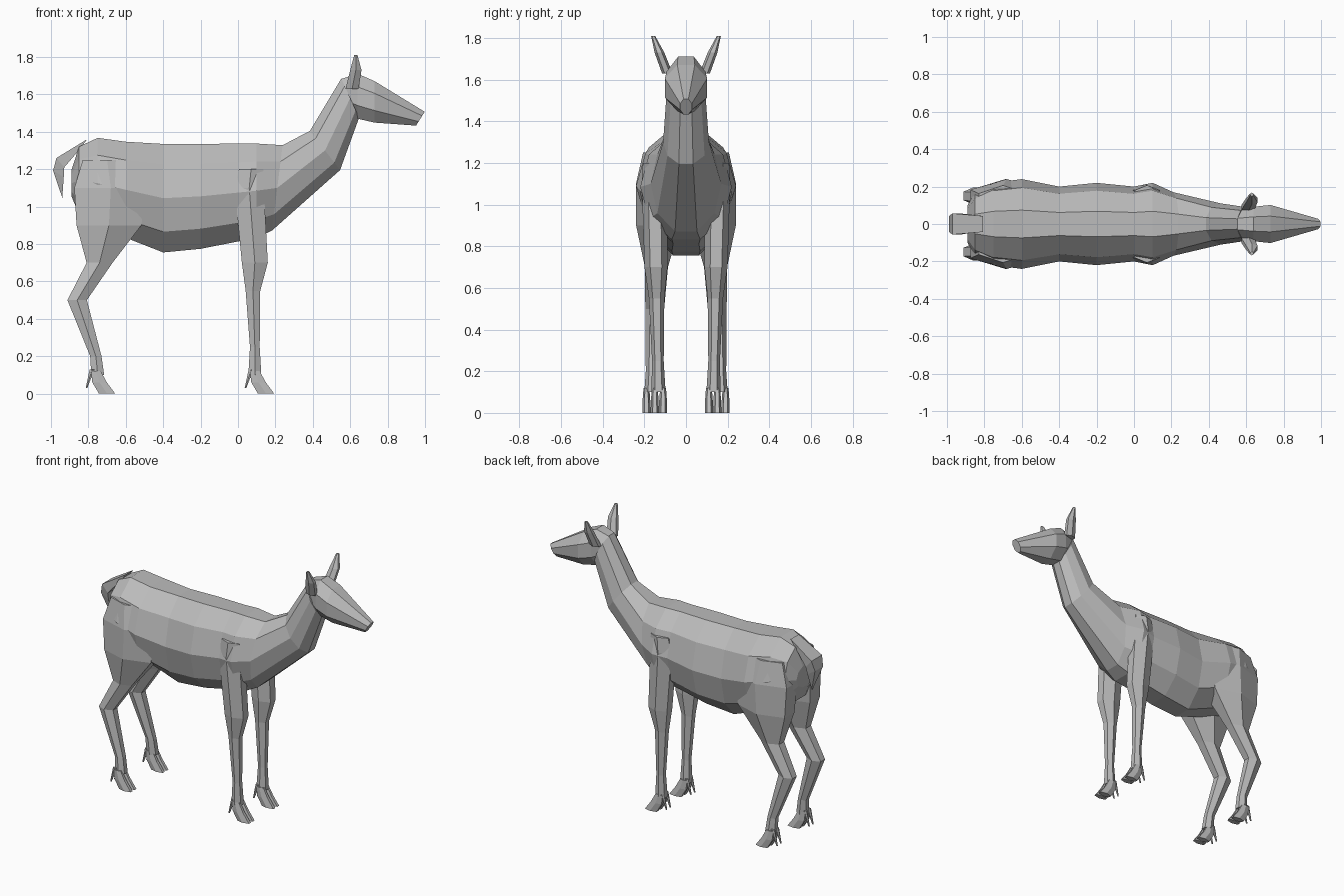
import bpy
import bmesh
from math import sin, cos, pi

cube = bpy.data.objects.get("Cube")
if cube:
    bpy.data.objects.remove(cube)

coat_colour = (.5, .5, .5, 1)
coat = bpy.data.materials.new("grey coat")
coat.use_nodes = True
coat.diffuse_color = coat_colour
shader = coat.node_tree.nodes["Principled BSDF"]
shader.inputs["Base Color"].default_value = coat_colour


def section(half):
    """Polygon with flat top and bottom: (across, along) pairs in unit range."""
    angles = [pi * (step + .5) / half for step in range(half * 2)]
    return [(sin(angle), -cos(angle)) for angle in angles]


def skin(name, rings):
    """Join rings of points into one closed, flat-shaded part."""
    bm = bmesh.new()
    loops = [[bm.verts.new(point) for point in ring] for ring in rings]
    for lower, upper in zip(loops, loops[1:]):
        for i in range(len(lower)):
            bm.faces.new((lower[i - 1], lower[i], upper[i], upper[i - 1]))
    bm.faces.new(loops[0])
    bm.faces.new(loops[-1])
    bmesh.ops.recalc_face_normals(bm, faces=bm.faces)
    mesh = bpy.data.meshes.new(name)
    bm.to_mesh(mesh)
    bm.free()
    mesh.materials.append(coat)
    part = bpy.data.objects.new(name, mesh)
    bpy.context.collection.objects.link(part)


def upright(x, top, bottom, width, slant=0):
    """Section across the spine; slant moves its lower edge forward."""
    return x, top, bottom, width, slant


def trunk(name, half, stations):
    rings = []
    for station in stations:
        x, top, bottom, width, slant = upright(*station)
        rings.append([(x + slant * (along + 1) / 2,
                       width * across,
                       top + (bottom - top) * (along + 1) / 2)
                      for across, along in section(half)])
    skin(name, rings)


def limb(name, stations, side, y, lean, stout, x_shift=0):
    """Level sections (x, z, depth); width follows from depth, y from height."""
    rings = []
    for x, z, depth in stations:
        width = stout * depth ** .7
        rings.append([(x + x_shift - along * depth / 2,
                       side * (y + lean * z + across * width),
                       z)
                      for across, along in section(3)])
    skin(name, rings)


# Rump, barrel, shoulders and neck
trunk("body", 5, [
    (-.89, 1.2, 1.05, .1),
    (-.85, 1.33, .95, .17),
    (-.75, 1.38, .87, .22),
    (-.6, 1.36, .82, .24),
    (-.4, 1.35, .74, .2),
    (-.2, 1.35, .76, .22),
    (0, 1.35, .8, .2),
    (.1, 1.35, .82, .22),
    (.24, 1.34, .86, .17, -.06),
    (.38, 1.41, 1.19, .11, .17),
    (.55, 1.69, 1.47, .09, .1)])

# Head tapering to the muzzle
trunk("head", 4, [
    (.55, 1.69, 1.5, .08, .07),
    (.64, 1.72, 1.46, .1),
    (.73, 1.68, 1.44, .11),
    (1, 1.51, 1.43, .03, -.05)])

# Tail arching back, then hanging clear of the rump
trunk("tail", 2, [
    (-.8, 1.37, 1.3, .06, -.05),
    (-.98, 1.27, 1.2, .08, .06),
    (-1, 1.2, 1.15, .06, .08),
    (-.94, 1.05, 1.04, .01)])

hind_leg = [
    (-.7, 1.25, .3), (-.68, 1.1, .45), (-.69, .9, .4), (-.74, .7, .16),
    (-.86, .5, .12), (-.76, .2, .07), (-.75, .1, .08)]
front_leg = [
    (.07, 1.2, .15), (.06, 1.1, .18), (.09, .7, .16),
    (.08, .55, .09), (.09, .25, .06), (.09, .1, .08)]
toe = [(.09, .12, .06), (.11, .06, .09), (.15, 0, .1)]
dewclaw = [(.07, .13, .03), (.04, .03, .01)]
ear = [(.61, 1.63, .08), (.63, 1.73, .07), (.63, 1.81, .02)]

for side, word in ((1, "left"), (-1, "right")):
    # Legs: the hind pair stands wider, the thighs lean inward
    limb(f"{word}_hind_leg", hind_leg, side, .17, -.04, .2)
    limb(f"{word}_front_leg", front_leg, side, .13, .02, .2)
    # Cloven hooves, each half with a dewclaw behind it
    for pair, foot_x, foot_y in (("hind", -.85, .17), ("front", 0, .13)):
        for place, splay in (("outer", .02), ("inner", -.02)):
            name = f"{word}_{pair}_{place}"
            limb(f"{name}_toe", toe, side, foot_y + splay, 0, .1, foot_x)
            limb(f"{name}_dewclaw", dewclaw, side, foot_y + splay, 0, .1, foot_x)
    limb(f"{word}_ear", ear, side, -.53, .38, .15)
